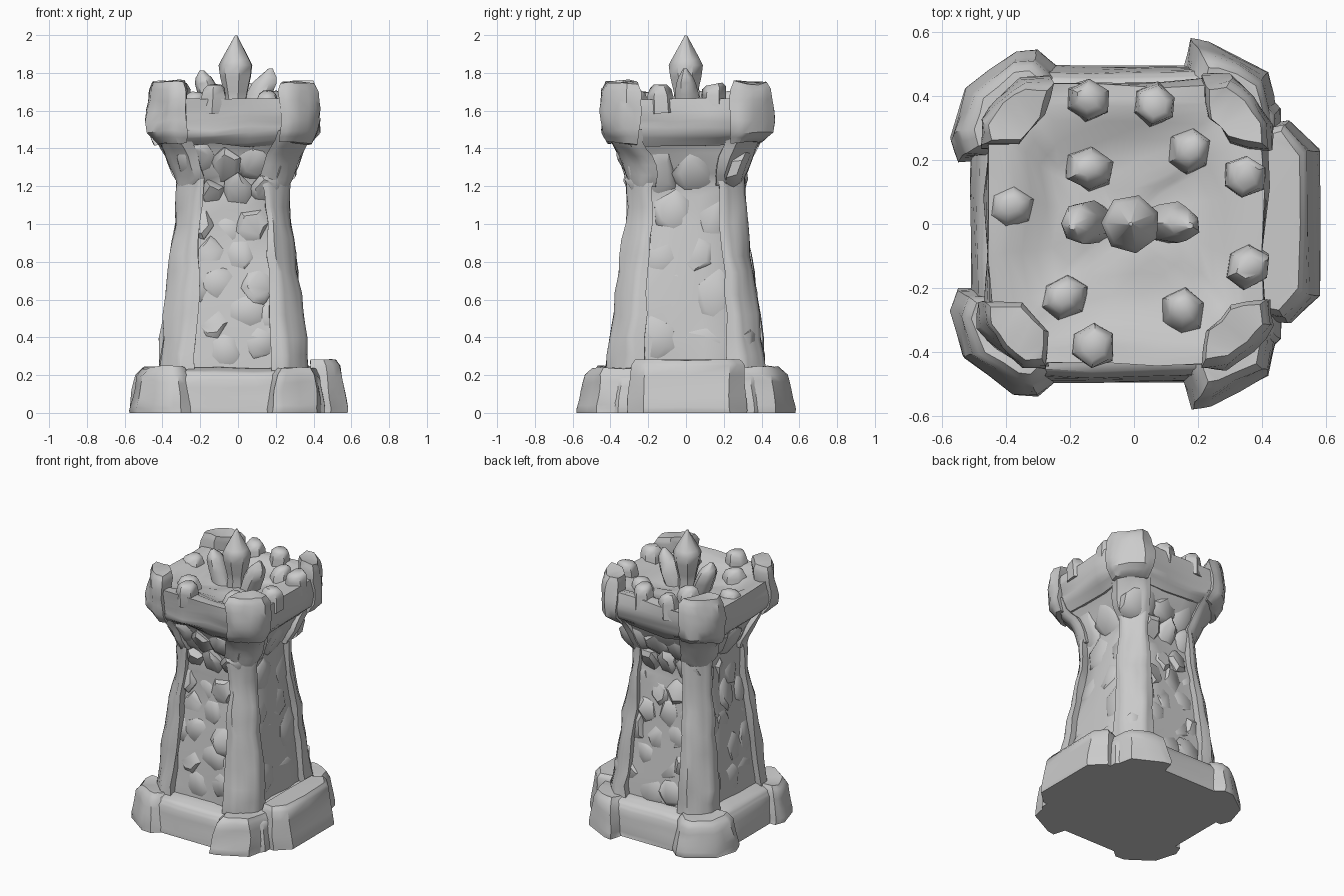
import bpy, bmesh, math, random
from mathutils import Vector, Matrix, noise

random.seed(7)
if "Cube" in bpy.data.objects:
    bpy.data.objects.remove(bpy.data.objects["Cube"], do_unlink=True)

stone = bpy.data.materials.new("grey stone")
stone.use_nodes = True
GREY = (0.6, 0.6, 0.6, 1)
stone.diffuse_color = GREY
stone.node_tree.nodes["Principled BSDF"].inputs["Base Color"].default_value = GREY
CX = -0.025
CORNERS = {"front_left": (1, -1), "front_right": (-1, -1),
           "back_left": (1, 1), "back_right": (-1, 1)}


def finish(name, bm, angle=40):
    bmesh.ops.recalc_face_normals(bm, faces=bm.faces)
    mesh = bpy.data.meshes.new(name)
    bm.to_mesh(mesh)
    bm.free()
    mesh.materials.append(stone)
    ob = bpy.data.objects.new(name, mesh)
    bpy.context.collection.objects.link(ob)
    bpy.ops.object.select_all(action='DESELECT')
    ob.select_set(True)
    bpy.context.view_layer.objects.active = ob
    bpy.ops.object.shade_smooth_by_angle(angle=math.radians(angle))


def loft(name, rings, rough=0.0, cuts=0, keep_base=False, angle=40):
    """Skin a stack of matching rings of 3D points and close both ends."""
    bm = bmesh.new()
    rows = [[bm.verts.new(p) for p in ring] for ring in rings]
    for a, b in zip(rows, rows[1:]):
        for i in range(len(a)):
            j = (i + 1) % len(a)
            bm.faces.new((a[i], a[j], b[j], b[i]))
    bm.faces.new(rows[0])
    bm.faces.new(rows[-1])
    if cuts:
        bmesh.ops.subdivide_edges(bm, edges=bm.edges, cuts=cuts, use_grid_fill=True)
        bmesh.ops.triangulate(bm, faces=[f for f in bm.faces if len(f.verts) > 4])
    for v in bm.verts:
        if not (keep_base and v.co.z < 0.01):
            v.co += noise.noise_vector(v.co * 7) * rough
    finish(name, bm, angle)


def square(hx, hy, z, chamfer=.28):
    """Square section with cut corners."""
    c = chamfer * hx
    quarter = [(hx, -hy + c), (hx, hy - c), (hx - c, hy), (c - hx, hy)]
    return [(CX + s * x, s * y, z) for s in (1, -1) for x, y in quarter]


def corner_ring(sx, sy, hx, hy, z, width, cut):
    """Chamfered corner section whose outer sides lie at hx and hy."""
    local = [(0, -width), (0, -cut), (-cut * .44, -cut * .44), (-cut, 0),
             (-width, 0), (-width * .95, -width * .55), (-width * .55, -width * .95)]
    return [(CX + sx * (hx + u), sy * (hy + v), z) for u, v in local]


# Tower core, flaring out under the crown
loft("tower_core", [square(.36, .375, .08), square(.335, .35, .4), square(.265, .275, 1.0),
                    square(.255, .265, 1.22), square(.33, .34, 1.38), square(.39, .39, 1.48)],
     rough=.025, cuts=2)

# Corner columns, corbels and merlons
for label, (sx, sy) in CORNERS.items():
    loft(label + "_column", [corner_ring(sx, sy, hx, hy, z, w, .11) for z, hx, hy, w in (
        (.12, .40, .43, .20), (.4, .38, .40, .18), (.75, .345, .36, .16),
        (1.0, .315, .32, .14), (1.26, .295, .31, .14))], rough=.02, cuts=2)
    loft(label + "_corbel", [corner_ring(sx, sy, h, h, z, w, c) for z, h, w, c in (
        (1.20, .285, .13, .07), (1.26, .315, .16, .11), (1.36, .355, .18, .12),
        (1.44, .395, .18, .12), (1.50, .43, .20, .13))], rough=.02, cuts=1)
    loft(label + "_merlon", [corner_ring(sx, sy, h, h, z, w, c) for z, h, w, c in (
        (1.43, .41, .17, .12), (1.49, .452, .21, .13), (1.60, .455, .215, .13),
        (1.71, .448, .21, .13), (1.75, .425, .17, .11))], rough=.024, cuts=1)

# Crown wall with a dished roof
loft("crown_wall", [square(.37, .37, 1.42), square(.42, .42, 1.48), square(.435, .44, 1.56),
                    square(.43, .435, 1.66), square(.36, .36, 1.655), square(.22, .22, 1.61),
                    square(.06, .06, 1.6)], rough=.03, cuts=2)

# Rough stones packed over the four tower faces
SIDES = {"front": (0, 3, 7, .01), "left": (1, 2, 5, -.01),
         "back": (2, 3, 7, .01), "right": (3, 3, 6, -.01)}
for side, (turn, columns, rows, offset) in SIDES.items():
    bm = bmesh.new()
    spin = Matrix.Rotation(turn * math.pi / 2, 4, 'Z')
    pitch = 1.12 / rows
    for r in range(rows):
        z = .27 + (r + .5) * pitch
        depth = .325 - .075 * min(1, max(0, (z - .35) / .65)) + offset
        slope = .115 if z < 1.15 else -.4
        depth += max(0, z - 1.22) * .5
        span = 2 * (depth - .06)
        for c in range(columns):
            x = ((c + .25 + .5 * (r % 2)) / columns - .5) * span + random.uniform(-.02, .02)
            zz = z + random.uniform(-.03, .03)
            w = span / columns * random.uniform(.55, .75)
            h = pitch * random.uniform(.55, .8)
            tilt_x, tilt_z = random.uniform(-.2, .2), random.uniform(-.2, .2) - slope
            rise, n = random.uniform(-.005, .02), random.choice((5, 6, 7))
            start, pts = random.random() * 6, []
            for size, out in ((1, -.06), (1, -.01), (.65, .018)):
                for k in range(n):
                    a = start + math.tau * (k + random.uniform(-.2, .2)) / n
                    dx, dz = math.cos(a) * w * size, math.sin(a) * h * size
                    lift = rise + dx * tilt_x + dz * tilt_z
                    pts.append(spin @ Vector((x + dx, -(depth + out + lift), zz + dz)))
            out = bmesh.ops.convex_hull(bm, input=[bm.verts.new(p + Vector((CX, 0, 0))) for p in pts])
            junk = {g for g in out["geom_interior"] + out["geom_unused"]
                    if isinstance(g, bmesh.types.BMVert)}
            bmesh.ops.delete(bm, geom=list(junk), context='VERTS')
    finish(side + "_wall_stones", bm)

# Plinth walls and corner blocks
loft("plinth", [square(.485, .495, 0), square(.48, .49, .05), square(.465, .475, .18),
                square(.44, .45, .215), square(.36, .38, .24)], rough=.018, cuts=2, keep_base=True)
LEFT_BLOCK = [(.14, .40), (.155, .49), (.18, .58), (.235, .57), (.42, .475), (.45, .33),
              (.47, .24), (.36, .22)]
RIGHT_BLOCK = [(-.22, .38), (-.23, .48), (-.30, .54), (-.37, .535), (-.53, .42), (-.575, .27),
               (-.55, .20), (-.40, .20)]
for label, (sx, sy) in CORNERS.items():
    outline = LEFT_BLOCK if sx > 0 else RIGHT_BLOCK
    mx, my = .34 * sx - .03, .35
    loft(label + "_plinth_block",
         [[(mx + (x - mx) * s, sy * (my + (y - my) * s), z) for x, y in outline]
          for z, s in ((0, 1), (.04, .98), (.12, .91), (.20, .82), (.24, .64))],
         rough=.018, cuts=1, keep_base=True)

# Raised step on the left side
step = [(.38, -.30), (.49, -.31), (.58, -.225), (.58, .235), (.49, .32), (.38, .30)]
loft("side_step", [[(.38 + (x - .38) * s, y * t, z) for x, y in step] for z, s, t in (
    (0, 1, 1), (.03, 1, 1), (.14, .90, .98), (.25, .80, .95), (.28, .68, .88))],
     rough=.012, cuts=1, keep_base=True)


def spike(name, x, y, profile, sides=7, lean=0, rough=.02):
    """Upright stone from (height, radius) pairs, leaning along x."""
    z0 = profile[0][0]
    loft(name, [[(x + lean * (z - z0) + r * math.cos(math.tau * k / sides + .4),
                  y + r * math.sin(math.tau * k / sides + .4), z)
                 for k in range(sides)] for z, r in profile], rough=rough, angle=50)


# Roof finial, side shards and small merlons
spike("finial", -.01, 0, ((1.55, .07), (1.66, .058), (1.70, .066), (1.78, .085), (1.84, .093),
                          (1.87, .078), (1.998, .006)), rough=0)
shard = ((1.56, .06), (1.68, .068), (1.74, .065), (1.77, .05), (1.815, .012))
spike("right_shard", -.10, 0, shard, lean=-.4)
spike("left_shard", .075, 0, shard, lean=.4)
SMALL = [(-.15, .385), (.06, .375), (.35, .15), (.36, -.13), (-.13, -.38)]
for i, (x, y) in enumerate(SMALL):
    spike("small_merlon_%d" % i, x, y, ((1.58, .07), (1.68, .07), (1.72, .062), (1.74, .04)), 6)
LOW = [(.17, .23), (.15, -.28), (-.22, -.23), (-.14, .17), (-.39, .05)]
for i, (x, y) in enumerate(LOW):
    spike("roof_stone_%d" % i, x, y, ((1.55, .08), (1.64, .07), (1.685, .05), (1.70, .025)), 6)
